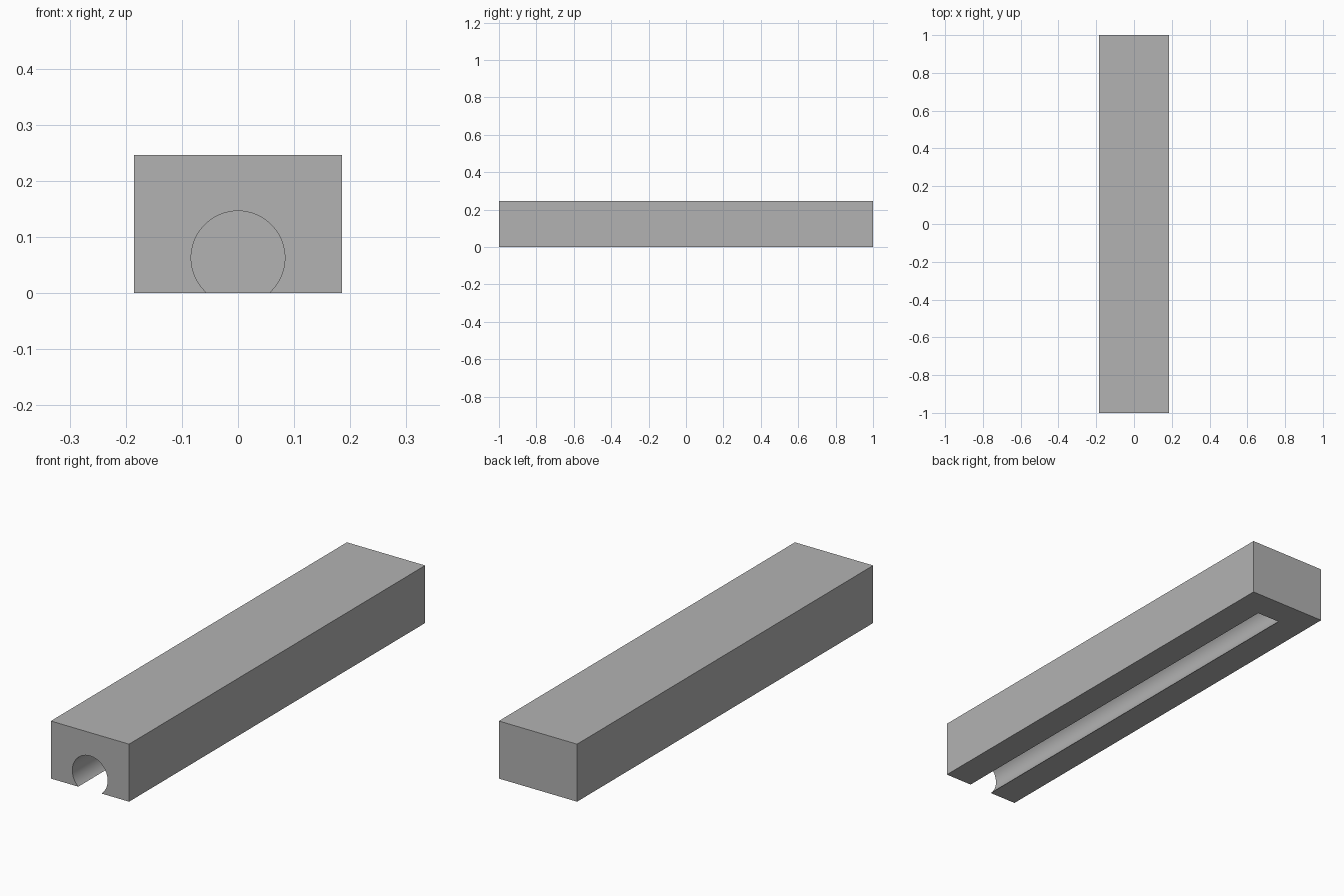
import bpy
import math

if "Cube" in bpy.data.objects:
    bpy.data.objects.remove(bpy.data.objects["Cube"], do_unlink=True)

WIDTH, LENGTH, HEIGHT = 0.37, 2.0, 0.246
BORE_RADIUS, BORE_Z = 0.0835, 0.0627
BORE_START, BORE_END = -1.1, 0.876

# Plain grey material
grey = bpy.data.materials.new("plain_grey")
grey.use_nodes = True
colour = (0.448, 0.448, 0.448, 1.0)
grey.diffuse_color = colour
grey.node_tree.nodes["Principled BSDF"].inputs["Base Color"].default_value = colour

# Solid rectangular bar
bpy.ops.mesh.primitive_cube_add(size=1, location=(0, 0, HEIGHT / 2))
bar = bpy.context.object
bar.name = "grooved_bar"
bar.scale = (WIDTH, LENGTH, HEIGHT)
bpy.ops.object.transform_apply(location=True, rotation=True, scale=True)
bar.data.materials.append(grey)

# Round bore, open at the front and underneath, closed at the back
bpy.ops.mesh.primitive_cylinder_add(
    vertices=96, radius=BORE_RADIUS, depth=BORE_END - BORE_START,
    location=(0, (BORE_START + BORE_END) / 2, BORE_Z),
    rotation=(math.pi / 2, 0, 0))
cutter = bpy.context.object
cutter.name = "bore_cutter"
cutter.hide_render = True
cutter.data.materials.append(grey)

# Cut the groove and keep its edges sharp
bpy.ops.object.select_all(action="DESELECT")
bar.select_set(True)
bpy.context.view_layer.objects.active = bar
cut = bar.modifiers.new("groove", "BOOLEAN")
cut.operation = "DIFFERENCE"
cut.solver = "EXACT"
cut.object = cutter
bpy.ops.object.modifier_apply(modifier=cut.name)
bpy.data.objects.remove(cutter, do_unlink=True)
bpy.ops.object.shade_smooth_by_angle(angle=math.radians(30))
